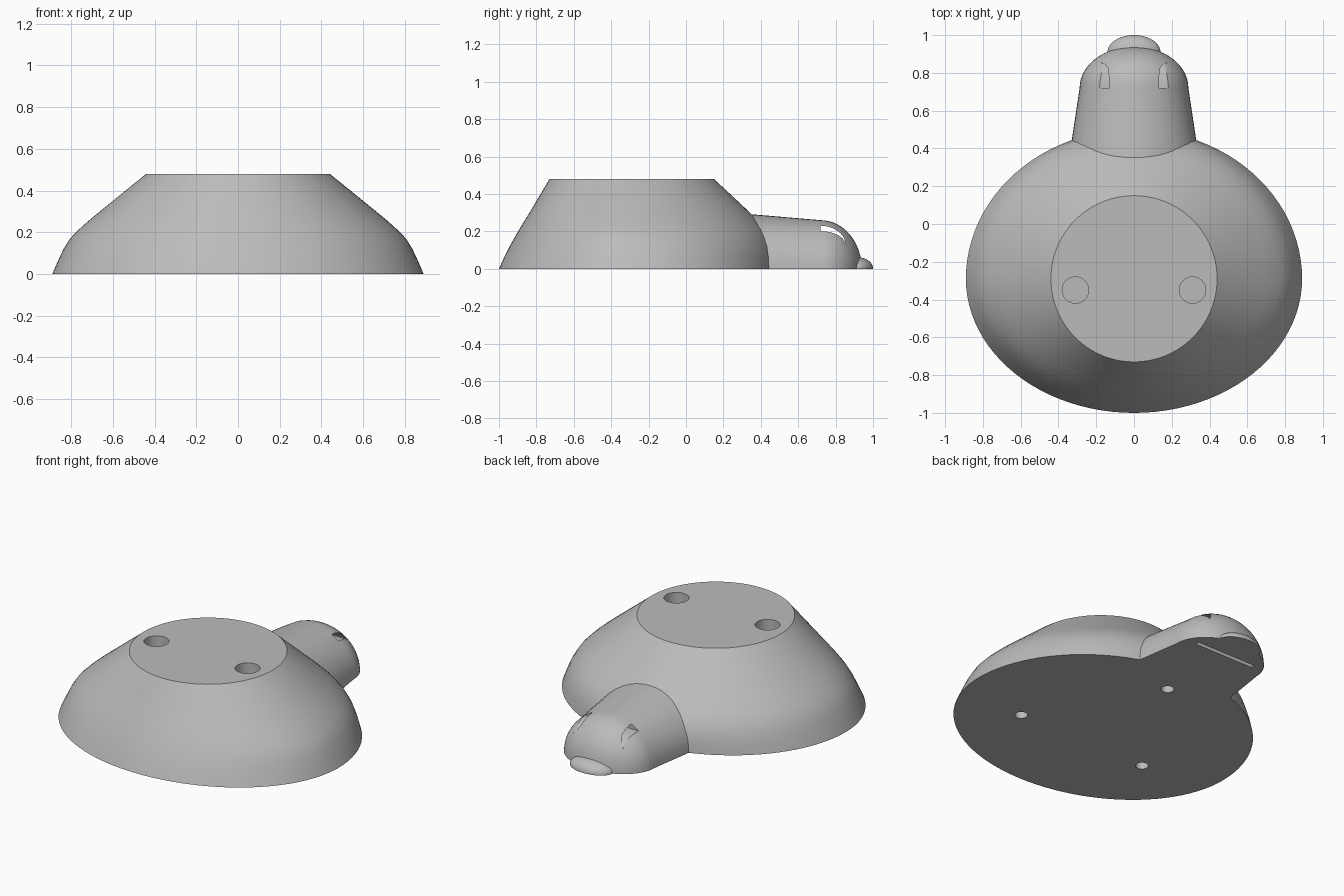
import bpy, bmesh
from math import sin, cos, pi, radians, tau
from mathutils import Matrix

cube = bpy.data.objects.get("Cube")
if cube:
    bpy.data.objects.remove(cube, do_unlink=True)

grey = bpy.data.materials.new("plain grey")
grey.use_nodes = True
COLOUR = (0.5, 0.5, 0.5, 1)
grey.diffuse_color = COLOUR
grey.node_tree.nodes["Principled BSDF"].inputs["Base Color"].default_value = COLOUR


def make_object(name, bm):
    bmesh.ops.recalc_face_normals(bm, faces=bm.faces[:])
    mesh = bpy.data.meshes.new(name)
    bm.to_mesh(mesh)
    bm.free()
    mesh.materials.append(grey)
    obj = bpy.data.objects.new(name, mesh)
    bpy.context.collection.objects.link(obj)
    return obj


def loft(name, rings):
    """Skin a stack of closed rings and cap both ends."""
    bm = bmesh.new()
    loops = [[bm.verts.new(p) for p in ring] for ring in rings]
    n = len(loops[0])
    for a, b in zip(loops, loops[1:]):
        for i in range(n):
            j = (i + 1) % n
            bm.faces.new((a[i], a[j], b[j], b[i]))
    bm.faces.new(loops[0])
    bm.faces.new(loops[-1])
    return make_object(name, bm)


def cylinder(name, x, y, z, radius, depth):
    bm = bmesh.new()
    bmesh.ops.create_cone(bm, cap_ends=True, segments=32, radius1=radius, radius2=radius,
                          depth=depth, matrix=Matrix.Translation((x, y, z)))
    return make_object(name, bm)


def box(name, centre, size):
    bm = bmesh.new()
    bmesh.ops.create_cube(bm, size=1, matrix=Matrix.Translation(centre) @ Matrix.Diagonal((*size, 1)))
    return make_object(name, bm)


def combine(target, other, operation):
    """Apply a boolean and remove the helper."""
    other.hide_render = True
    mod = target.modifiers.new("boolean", "BOOLEAN")
    mod.operation = operation
    mod.solver = "EXACT"
    mod.object = other
    bpy.context.view_layer.objects.active = target
    bpy.ops.object.modifier_apply(modifier=mod.name)
    bpy.data.objects.remove(other, do_unlink=True)


# Body: height, then front, side and back reach from the axis
AXIS_Y = -0.29
PROFILE = [
    (-0.05, 0.73, 0.91, 0.79),
    (0.00, 0.71, 0.89, 0.79),
    (0.06, 0.683, 0.864, 0.788),
    (0.12, 0.653, 0.836, 0.775),
    (0.17, 0.625, 0.805, 0.75),
    (0.21, 0.602, 0.766, 0.722),
    (0.25, 0.578, 0.722, 0.685),
    (0.29, 0.553, 0.674, 0.643),
    (0.48, 0.44, 0.44, 0.44),
]
angles = [tau * i / 96 for i in range(96)]
body = loft("body", [
    [(side * cos(a), AXIS_Y + (back if sin(a) > 0 else front) * sin(a), z) for a in angles]
    for z, front, side, back in PROFILE])

# Head: tapered neck ending in a rounded cap
sections = [(0.10, 0.381, 0.312), (0.44, 0.33, 0.284)]
for i in range(15):
    t = radians(88) * i / 14
    sections.append((0.72 + 0.22 * sin(t), 0.288 * cos(t), 0.26 * cos(t)))
head = loft("head", [[(rx * cos(a), y, rz * sin(a)) for a in angles[::2]]
                     for y, rx, rz in sections])
combine(body, head, "UNION")

# Nose
bm = bmesh.new()
bmesh.ops.create_uvsphere(bm, u_segments=48, v_segments=24, radius=1,
                          matrix=Matrix.Translation((0, 0.91, 0.003)) @ Matrix.Diagonal((0.14, 0.09, 0.06, 1)))
combine(body, make_object("nose", bm), "UNION")

# Flat underside
combine(body, box("floor_cutter", (0, 0, -0.5), (4, 4, 1)), "DIFFERENCE")

# Eyes: curved slot passing sideways through the head
outer, inner = [], []
for i in range(13):
    t = radians(90) * (1 - i / 12)
    outer.append((0.72 + 0.135 * cos(t), 0.123 + 0.107 * sin(t)))
    inner.append((0.72 + 0.135 * cos(t), 0.123 + 0.078 * sin(t)))
crescent = outer + inner[-2::-1]
eyes = loft("eye_cutter", [[(x, y, z) for y, z in crescent] for x in (-0.5, 0.5)])
combine(body, eyes, "DIFFERENCE")

# Round sockets in the top
for x in (-0.31, 0.31):
    combine(body, cylinder("socket_cutter", x, -0.35, 0.43, 0.07, 0.4), "DIFFERENCE")

# Small holes and a mouth slot underneath
for x, y in ((-0.44, -0.455), (0.44, -0.455), (0, 0.29)):
    combine(body, cylinder("peg_hole_cutter", x, y, 0, 0.036, 0.24), "DIFFERENCE")
combine(body, box("mouth_cutter", (0, 0.79, 0), (0.41, 0.025, 0.08)), "DIFFERENCE")

# Smooth shading with sharp rims
bpy.ops.object.select_all(action="DESELECT")
body.select_set(True)
bpy.context.view_layer.objects.active = body
bpy.ops.object.shade_smooth_by_angle(angle=radians(30))
